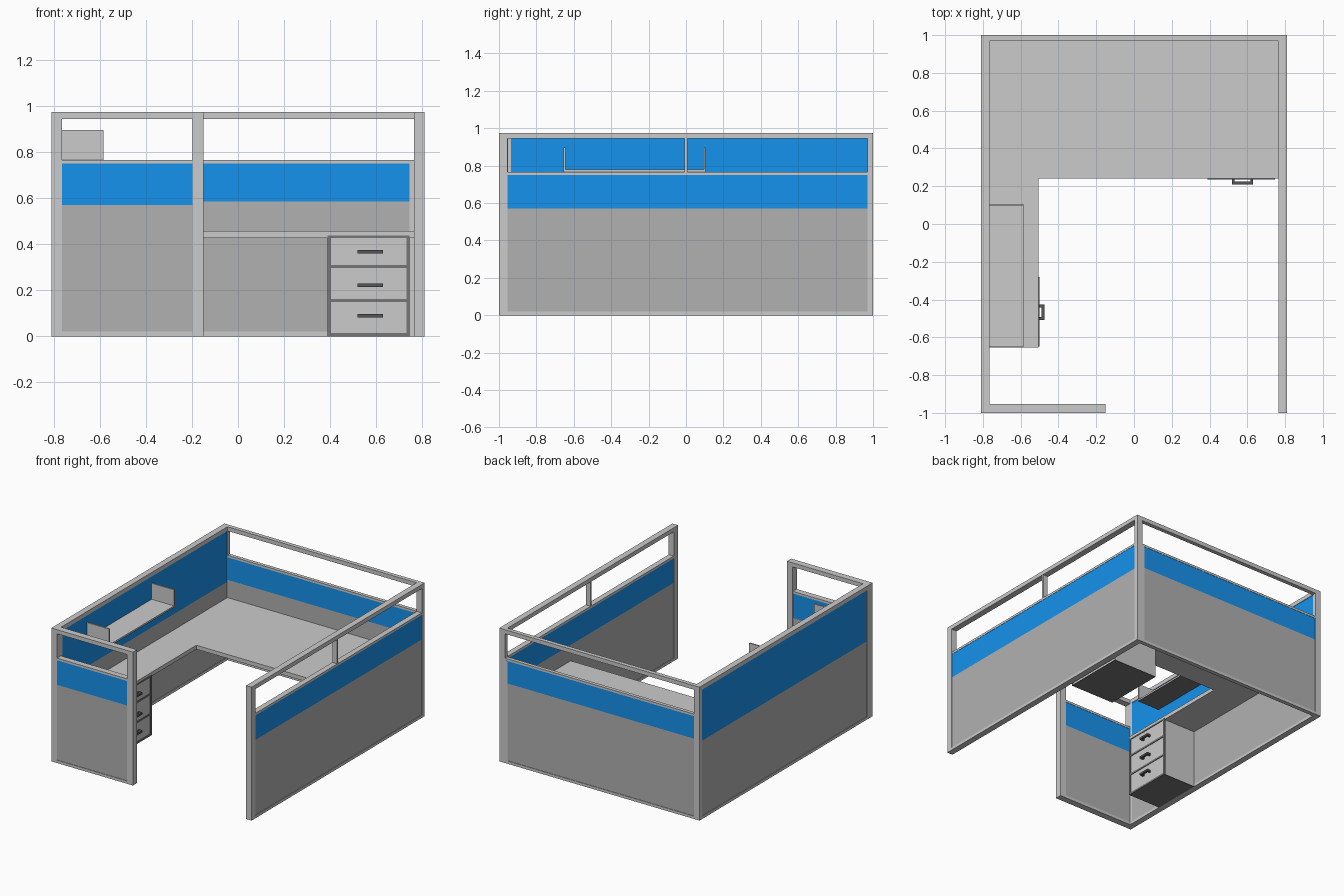
import bpy, bmesh, math
from mathutils import Matrix, Vector

if "Cube" in bpy.data.objects:
    bpy.data.objects.remove(bpy.data.objects["Cube"])


def material(name, r, g, b):
    m = bpy.data.materials.new(name)
    m.diffuse_color = (r, g, b, 1)
    m.use_nodes = True
    m.node_tree.nodes["Principled BSDF"].inputs["Base Color"].default_value = m.diffuse_color
    return m


BLUE = material("blue_fabric", 0.008, 0.29, 0.85)
PANEL = material("panel_grey", 0.44, 0.44, 0.44)
DRAWER = material("drawer_grey", 0.62, 0.62, 0.62)
DARK = material("dark_trim", 0.18, 0.18, 0.18)
HANDLE = material("handle_dark", 0.09, 0.09, 0.09)
IDENT = Matrix.Identity(4)


def boxes(name, items, mat=None, xf=IDENT):
    """One object from boxes given as (x0, x1, y0, y1, z0, z1)."""
    bm = bmesh.new()
    for x0, x1, y0, y1, z0, z1 in items:
        c = Vector(((x0 + x1) / 2, (y0 + y1) / 2, (z0 + z1) / 2))
        m = xf @ Matrix.Translation(c) @ Matrix.Diagonal((x1 - x0, y1 - y0, z1 - z0, 1))
        bmesh.ops.create_cube(bm, size=1, matrix=m)
    me = bpy.data.meshes.new(name)
    bm.to_mesh(me)
    bm.free()
    ob = bpy.data.objects.new(name, me)
    bpy.context.collection.objects.link(ob)
    if mat:
        me.materials.append(mat)
    return ob


TOP, RAIL, MID0, MID1, FOOT = 0.975, 0.945, 0.75, 0.766, 0.02


def wall(name, axis, u0, u1, t0, t1, p0, p1, split=0.57, window=True, mullion=None, strip=0.0):
    """Partition running along axis; p0/p1 are its end post widths."""
    def b(a0, a1, z0, z1, inset=0.0):
        s0, s1 = t0 + inset, t1 - inset
        return (a0, a1, s0, s1, z0, z1) if axis == 'x' else (s0, s1, a0, a1, z0, z1)
    a0, a1 = u0 + p0, u1 - p1
    frame = [b(a0, a1, RAIL, TOP), b(a0, a1, 0, FOOT)]
    if p0:
        frame.append(b(u0, a0, 0, TOP))
    if p1:
        frame.append(b(a1, u1, 0, TOP))
    if window:
        frame.append(b(a0, a1, MID0, MID1, 0.002))
    if mullion is not None:
        frame.append(b(mullion - 0.007, mullion + 0.007, MID1, RAIL, 0.004))
    if strip:
        frame.append(b(a1 - strip, a1, FOOT, MID0))
        a1 -= strip
    boxes(name + "_frame", frame)
    boxes(name + "_lower_panel", [b(a0, a1, FOOT, split, 0.004)], PANEL)
    boxes(name + "_fabric_panel", [b(a0, a1, split, MID0 if window else RAIL, 0.004)], BLUE)


# Partition walls
wall("left_wall", 'y', -1, 1, -0.81, -0.765, 0.065, 0.03, window=False)
wall("right_wall", 'y', -1, 1, 0.765, 0.81, 0.045, 0.03, mullion=0)
wall("back_wall", 'x', -0.765, 0.765, 0.97, 1, 0, 0, split=0.585, strip=0.02)
wall("front_wall", 'x', -0.765, -0.15, -1, -0.952, 0, 0.047)

# L-shaped desk top
outline = [(-0.765, 0.97), (-0.765, -0.655), (-0.505, -0.655),
           (-0.505, 0.24), (0.765, 0.24), (0.765, 0.97)]
bm = bmesh.new()
face = bm.faces.new([bm.verts.new((x, y, 0.428)) for x, y in outline])
ext = bmesh.ops.extrude_face_region(bm, geom=[face])
bmesh.ops.translate(bm, vec=(0, 0, 0.029),
                    verts=[v for v in ext["geom"] if isinstance(v, bmesh.types.BMVert)])
bmesh.ops.recalc_face_normals(bm, faces=bm.faces)
me = bpy.data.meshes.new("desk_top")
bm.to_mesh(me)
bm.free()
bpy.context.collection.objects.link(bpy.data.objects.new("desk_top", me))

# Wall shelf with upright ends and a dark underside
boxes("shelf", [(-0.765, -0.585, -0.655, 0.105, 0.769, 0.779),
                (-0.765, -0.585, -0.655, -0.645, 0.779, 0.896),
                (-0.765, -0.585, 0.095, 0.105, 0.779, 0.896)])
boxes("shelf_underside", [(-0.765, -0.585, -0.655, 0.105, 0.766, 0.769)], DARK)


def drawer_cabinet(name, w, d, handle_x, handle_w, xf):
    """Three drawers; local front at y = 0 facing -y, centred on x = 0."""
    h, e, top = w / 2, 0.014, 0.437
    boxes(name + "_body", [(-h, h, 0.012, d, 0.004, 0.428)], DRAWER, xf)
    boxes(name + "_base", [(-h, h, 0.012, d, 0, 0.004)], DARK, xf)
    # Front trim
    rails = [(0, 0.014), (0.15, 0.163), (0.296, 0.31), (top - 0.01, top)]
    trim = [(-h + e, h - e, -0.004, 0.012, a, b) for a, b in rails]
    trim += [(-h, -h + e, -0.004, 0.012, 0, top), (h - e, h, -0.004, 0.012, 0, top)]
    boxes(name + "_trim", trim, DARK, xf)
    for i in range(3):
        z0, z1 = rails[i][1], rails[i + 1][0]
        boxes(f"{name}_drawer_{i + 1}", [(-h + e, h - e, 0, 0.012, z0, z1)], DRAWER, xf)
        # U-shaped pull
        z = (0.09, 0.221, 0.368)[i]
        l, r, t, q = handle_x - handle_w / 2, handle_x + handle_w / 2, 0.014, 0.0075
        boxes(f"{name}_handle_{i + 1}", [(l, r, -0.03, -0.03 + t, z - q, z + q),
                                         (l, l + t, -0.03 + t, 0, z - q, z + q),
                                         (r - t, r, -0.03 + t, 0, z - q, z + q)], HANDLE, xf)


# Drawer cabinets under both desk arms
drawer_cabinet("back_cabinet", 0.357, 0.45, 0.007, 0.112, Matrix.Translation((0.568, 0.24, 0)))
drawer_cabinet("side_cabinet", 0.368, 0.26, -0.003, 0.08,
               Matrix.Translation((-0.505, -0.464, 0)) @ Matrix.Rotation(math.pi / 2, 4, 'Z'))
